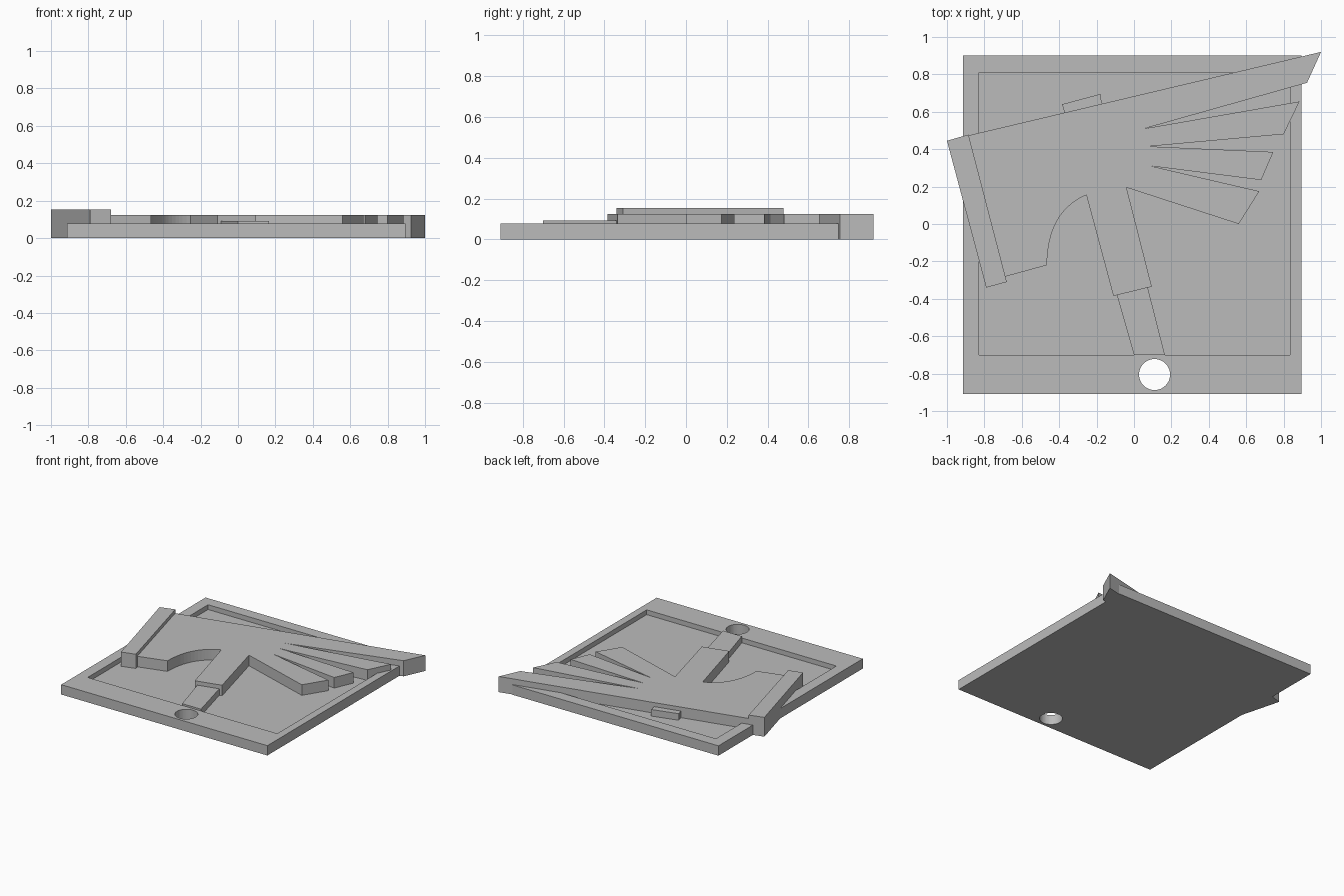
import bpy, bmesh, math

if "Cube" in bpy.data.objects:
    bpy.data.objects.remove(bpy.data.objects["Cube"])

grey = bpy.data.materials.new("plain_grey")
grey.diffuse_color = (0.5, 0.5, 0.5, 1)
grey.use_nodes = True
grey.node_tree.nodes["Principled BSDF"].inputs["Base Color"].default_value = grey.diffuse_color


def prism(name, outline, z0, z1):
    """Extrude a 2D outline from z0 up to z1."""
    bm = bmesh.new()
    base = bm.faces.new([bm.verts.new((x, y, z0)) for x, y in outline])
    top = bmesh.ops.extrude_face_region(bm, geom=[base])
    verts = [v for v in top["geom"] if isinstance(v, bmesh.types.BMVert)]
    bmesh.ops.translate(bm, verts=verts, vec=(0, 0, z1 - z0))
    bmesh.ops.recalc_face_normals(bm, faces=bm.faces)
    mesh = bpy.data.meshes.new(name)
    bm.to_mesh(mesh)
    bm.free()
    mesh.materials.append(grey)
    ob = bpy.data.objects.new(name, mesh)
    bpy.context.collection.objects.link(ob)
    return ob


def rect(x0, y0, x1, y1):
    return [(x0, y0), (x1, y0), (x1, y1), (x0, y1)]


def cut(target, cutter):
    mod = target.modifiers.new(cutter.name, 'BOOLEAN')
    mod.operation = 'DIFFERENCE'
    mod.solver = 'EXACT'
    mod.object = cutter
    cutter.hide_render = True
    cutter.hide_set(True)


# Square backing plate with a shallow recess and a hanging hole
plate = prism("backing_plate", rect(-0.915, -0.91, 0.895, 0.90), 0, 0.078)
cut(plate, prism("recess_cutter", rect(-0.83, -0.70, 0.835, 0.81), 0.04, 0.2))
hole = [(0.11 + 0.083 * math.cos(i * math.tau / 48),
         -0.805 + 0.083 * math.sin(i * math.tau / 48)) for i in range(48)]
cut(plate, prism("hole_cutter", hole, -0.1, 0.2))

# Feathered body: fanned spikes on the right, curved notch on the left
notch = []
for i in range(17):
    a = math.pi / 2 * i / 16
    # quarter ellipse along the tilted axes of the emblem
    u, v = 1 - math.sin(a), 1 - math.cos(a)
    notch.append((-0.255 - 0.21 * (1 - u) + 0.0 * v,
                  0.155 - 0.375 * v + 0.0 * u))
# shear the curve slightly so it meets the shaft at the tilt angle
notch = [(x, y - 0.055 * math.sin(math.pi * (x + 0.255) / -0.42) *
          (1 - (x + 0.255) / -0.21)) for x, y in notch]
body = [(-0.93, 0.463), (1.0, 0.92), (0.925, 0.755), (0.055, 0.51),
        (0.885, 0.655), (0.80, 0.48), (0.08, 0.415), (0.745, 0.385),
        (0.68, 0.235), (0.09, 0.31), (0.67, 0.175), (0.56, 0.0),
        (-0.04, 0.195), (0.095, -0.335), (-0.11, -0.385)]
body += notch + [(-0.72, -0.29)]
prism("feathered_body", body, 0, 0.124)

# Thick striking bar on the left end
prism("end_bar", [(-1.0, 0.445), (-0.885, 0.478), (-0.68, -0.31),
                  (-0.79, -0.34)], 0, 0.153)

# Thin shaft running behind the body, showing at both ends
prism("shaft", [(0.0, -0.70), (0.165, -0.70), (-0.165, 0.60),
                (-0.18, 0.695), (-0.385, 0.64), (-0.36, 0.56)], 0.03, 0.092)
